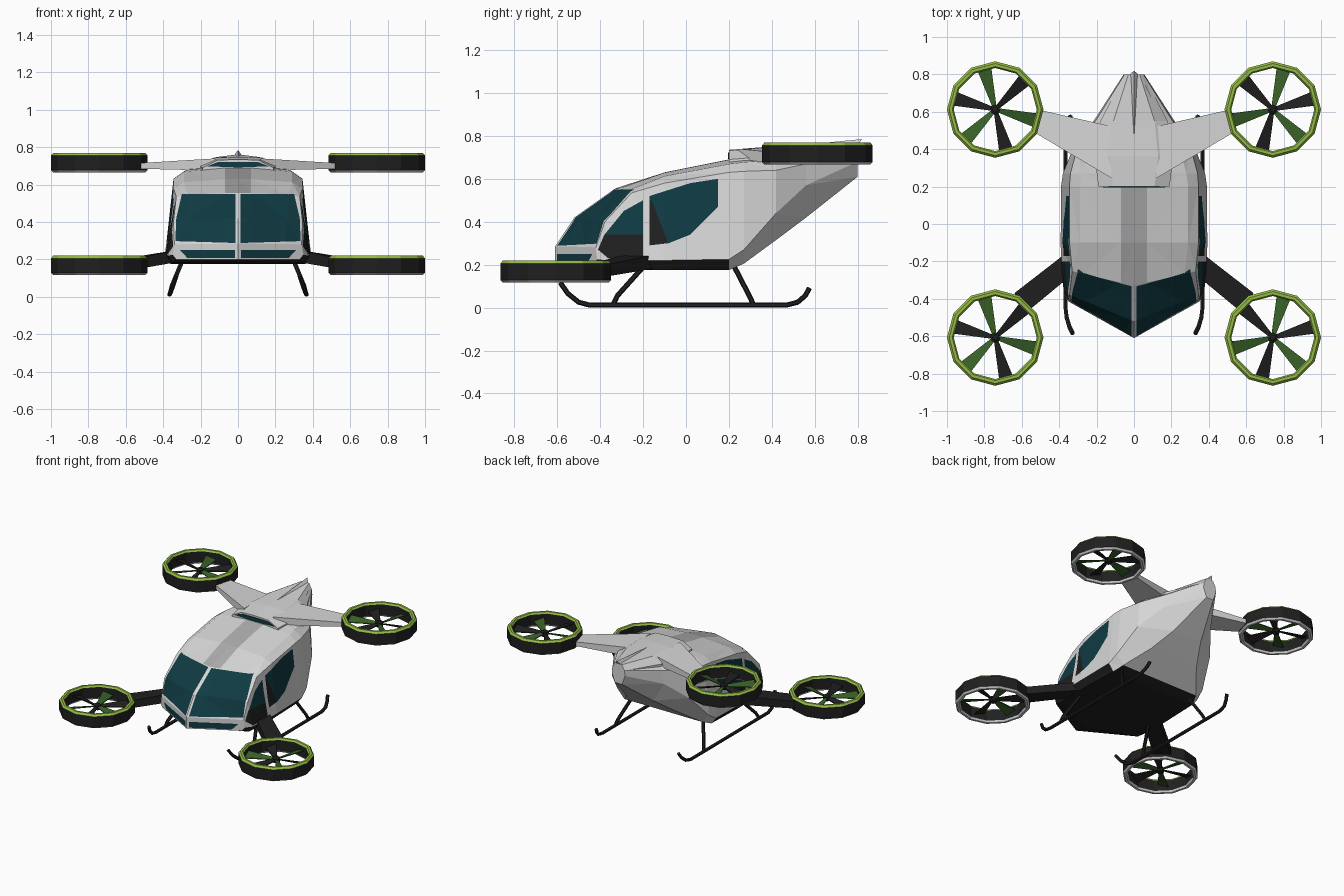
import bpy, bmesh, math
from mathutils import Vector

if "Cube" in bpy.data.objects:
    bpy.data.objects.remove(bpy.data.objects["Cube"])


def material(name, r, g, b):
    m = bpy.data.materials.new(name)
    m.diffuse_color = (r, g, b, 1)
    m.use_nodes = True
    m.node_tree.nodes["Principled BSDF"].inputs["Base Color"].default_value = m.diffuse_color
    return m


MATS = [material("white paint", .68, .68, .68), material("black", .014, .014, .014),
        material("dark teal glass", .005, .043, .056), material("roof grey", .42, .42, .42),
        material("lime green", .30, .50, .06), material("dark green", .04, .12, .02)]
WHITE, BLACK, GLASS, GREY, LIME, GREEN = range(6)


def finish(bm, name, mat=None):
    bmesh.ops.recalc_face_normals(bm, faces=bm.faces)
    me = bpy.data.meshes.new(name)
    if mat is None:
        for m in MATS:
            me.materials.append(m)
    else:
        me.materials.append(MATS[mat])
    bm.to_mesh(me)
    bm.free()
    ob = bpy.data.objects.new(name, me)
    bpy.context.collection.objects.link(ob)
    return ob


def loft(rings, bm=None, mat=0):
    """Skin a row of equal rings; each cap is split through its middle."""
    bm = bm or bmesh.new()
    vs = [[bm.verts.new(p) for p in r] for r in rings]
    n = len(vs[0])
    faces = []
    for a, b in zip(vs, vs[1:]):
        for j in range(n):
            k = (j + 1) % n
            faces.append(bm.faces.new((a[j], a[k], b[k], b[j])))
    h = n // 2
    for r in (vs[0], vs[-1]):
        faces.append(bm.faces.new(r[:h + 1]))
        faces.append(bm.faces.new(r[h:] + r[:1]))
    for f in faces:
        f.material_index = mat
    return bm


def mirrored(half):
    return half + [(-x, y, z) for x, y, z in reversed(half[1:-1])]


# fuselage: y, z top, roof w, shoulder w, shoulder z, side w, side z, belly w, belly z, sweep
STATIONS = [
    (-.61, .285, .25, .34, .28, .35, .225, .33, .20, .19),
    (-.52, .42, .26, .345, .40, .375, .22, .35, .18, .14),
    (-.33, .555, .27, .33, .535, .39, .22, .36, .175, .08),
    (-.10, .63, .29, .345, .58, .392, .22, .36, .175, 0),
    (.20, .69, .29, .345, .63, .39, .225, .35, .175, 0),
    (.27, .70, .28, .34, .635, .38, .27, .32, .205, 0),
    (.42, .715, .24, .30, .64, .32, .44, .20, .315, 0),
    (.56, .73, .15, .20, .67, .21, .57, .12, .42, 0),
    (.80, .755, .03, .05, .72, .055, .68, .03, .61, 0)]
rings = []
for y, zt, wr, ws, zs, w, zl, wb, zb, sw in STATIONS:
    pts = [(0, zt), (.07 if wr > .1 else wr / 2, zt - .001), (wr, zt - (zt - zs) * .35),
           (ws, zs), (w, zl), (wb, zb), (0, zb)]
    rings.append(mirrored([(x, y + sw * x / .34, z) for x, z in pts]))
body = loft(rings)
bmesh.ops.recalc_face_normals(body, faces=body.faces)
for f in body.faces:
    c = f.calc_center_median()
    if all(v.co.z < .23 for v in f.verts) and c.y < .28 and f.normal.z < -.2:
        f.material_index = BLACK
    elif f.normal.z > .8 and all(abs(v.co.x) < .08 for v in f.verts) and c.y < .2:
        f.material_index = GREY
bmesh.ops.triangulate(body, faces=body.faces)


def paint(poly, axis, mat, pred):
    """Cut a convex outline (axis, z) into the skin and colour its inside."""
    pts = [Vector((p[0] if axis == 0 else 0, p[0] if axis == 1 else 0, p[1])) for p in poly]
    mid = sum(pts, Vector()) / len(pts)
    depth = Vector((0, 1, 0)) if axis == 0 else Vector((1, 0, 0))
    planes = []
    for a, b in zip(pts, pts[1:] + pts[:1]):
        n = (b - a).cross(depth).normalized()
        if n.dot(mid - a) < 0:
            n = -n
        planes.append((a, n))
        body.normal_update()
        fs = [f for f in body.faces if pred(f)]
        geom = fs + list({e for f in fs for e in f.edges}) + list({v for f in fs for v in f.verts})
        bmesh.ops.bisect_plane(body, geom=geom, plane_co=a, plane_no=n, dist=1e-5)
    body.normal_update()
    for f in body.faces:
        c = f.calc_center_median()
        if pred(f) and all(n.dot(c - a) > 0 for a, n in planes):
            f.material_index = mat


def side(f):
    c = f.calc_center_median()
    return abs(f.normal.x) > .6 and -.5 < c.y < .25 and c.z > .2


def front(f):
    return f.normal.y < -.2 and abs(f.normal.x) < .6 and f.calc_center_median().y < -.2


# windscreen and chin windows
for s in (-1, 1):
    for poly in ([(.013, .288), (.335, .298), (.33, .42), (.30, .55), (.013, .55)],
                 [(.015, .207), (.27, .207), (.31, .25), (.015, .25)]):
        paint([(s * x, z) for x, z in poly], 0, GLASS, front)
# side windows with dark lower panels
paint([(-.41, .27), (-.36, .228), (-.2, .228), (-.2, .5), (-.29, .45), (-.38, .34)], 1, GLASS, side)
paint([(-.41, .27), (-.36, .228), (-.2, .228), (-.2, .34), (-.38, .34)], 1, BLACK, side)
paint([(-.17, .29), (-.08, .30), (.02, .34), (.15, .47), (.15, .60), (.02, .58), (-.17, .52)],
      1, GLASS, side)
paint([(-.17, .29), (-.085, .305), (-.16, .5), (-.17, .5)], 1, BLACK, side)
finish(body, "fuselage")

# raised rear fairing with front intake
fair = [(.20, .11, .19, .735), (.36, .13, .21, .748), (.55, .11, .18, .752), (.80, .03, .05, .762)]
finish(loft([mirrored([(0, y, z), (wt, y, z - .004), (wb, y, z - .045), (wb, y, z - .08),
                       (0, y, z - .08)]) for y, wt, wb, z in fair]), "rear_fairing", WHITE)
finish(loft([mirrored([(0, y, .722), (.11, y, .72), (.165, y, .698), (0, y, .692)])
             for y in (.195, .203)]), "air_intake", GLASS)

# tail fin
bm = bmesh.new()
a, b, c, d = [bm.verts.new(p) for p in ((0, .44, .748), (.022, .8, .755), (-.022, .8, .755),
                                        (0, .82, .785))]
for t in ((a, b, d), (a, d, c), (b, c, d), (a, c, b)):
    bm.faces.new(t)
finish(bm, "tail_fin", WHITE)


# rotor arms: plan corners root front/back, tip back/front
def arm(name, plan, zroot, ztip, mat):
    for s, tag in ((-1, "left"), (1, "right")):
        (f0, b0, b1, f1) = [(s * x, y) for x, y in plan]
        sec = [[(*f, z[0]), (*f, z[1]), (*b, z[1]), (*b, z[0])]
               for f, b, z in ((f0, b0, zroot), (f1, b1, ztip))]
        finish(loft(sec), f"{tag}_{name}", mat)


arm("rear_wing", [(.12, .245), (.12, .522), (.505, .61), (.53, .488)], (.675, .74), (.685, .715), WHITE)
arm("front_arm", [(.33, -.27), (.33, -.13), (.64, -.37), (.56, -.46)], (.185, .25), (.145, .20), BLACK)

# ducted rotors
PROFILE = [(.258, -.04, BLACK), (.258, .038, LIME), (.246, .052, LIME), (.23, .052, LIME),
           (.222, .04, BLACK), (.222, -.04, WHITE), (.23, -.052, WHITE), (.246, -.052, WHITE)]


def rotor(name, cx, cy, cz, s):
    o = Vector((cx, cy, cz))
    bm = bmesh.new()
    vs = [[bm.verts.new(o + Vector((r * math.cos(t), r * math.sin(t), z))) for r, z, _ in PROFILE]
          for t in (k * math.tau / 12 for k in range(12))]
    for k in range(12):
        p, q = vs[k], vs[(k + 1) % 12]
        for j in range(8):
            i = (j + 1) % 8
            bm.faces.new((p[j], q[j], q[i], p[i])).material_index = PROFILE[j][2]
    # six pitched blades in alternating colours
    for k in range(6):
        t = math.radians(45 + 60 * k)
        out = Vector((s * math.cos(t), math.sin(t), 0))
        across = Vector((-out.y, out.x, 0)) * s + Vector((0, 0, .3))
        up = Vector((0, 0, .003))
        loft([[o + out * r - across * w - up, o + out * r + across * w - up,
               o + out * r + across * w + up, o + out * r - across * w + up]
              for r, w in ((.015, .011), (.217, .037))], bm, GREEN if k % 2 else BLACK)
    # hub
    loft([[o + Vector((r * math.cos(k * math.tau / 8), r * math.sin(k * math.tau / 8), z))
           for k in range(8)] for r, z in ((.026, -.02), (.026, .012), (.014, .02))], bm, BLACK)
    finish(bm, name)


for s, tag in ((-1, "left"), (1, "right")):
    # left blades run 45, 105..., the right rotor mirrors them
    rotor(f"{tag}_rear_rotor", s * .742, .612, .718, -s)
    rotor(f"{tag}_front_rotor", s * .742, -.607, .168, -s)


# landing skids
def tube(name, pts, r):
    pts = [Vector(p) for p in pts]
    out = []
    for i, p in enumerate(pts):
        t = (pts[min(i + 1, len(pts) - 1)] - pts[max(i - 1, 0)]).normalized()
        u = t.cross(Vector((1, 0, 0))).normalized()
        v = t.cross(u)
        out.append([p + r * (u * math.cos(k * math.tau / 6) + v * math.sin(k * math.tau / 6))
                    for k in range(6)])
    finish(loft(out), name, BLACK)


for s, tag in ((-1, "left"), (1, "right")):
    tube(f"{tag}_skid", [(s * x, y, z) for x, y, z in (
        (.328, -.585, .115), (.345, -.55, .065), (.36, -.50, .025), (.366, -.45, .012), (.366, .47, .012),
        (.362, .52, .025), (.35, .555, .055), (.34, .575, .09))], .012)
    tube(f"{tag}_front_strut", [(s * .295, -.19, .20), (s * .355, -.32, .055), (s * .366, -.34, .012)], .012)
    tube(f"{tag}_rear_strut", [(s * .295, .22, .20), (s * .355, .295, .055), (s * .366, .315, .012)], .012)
